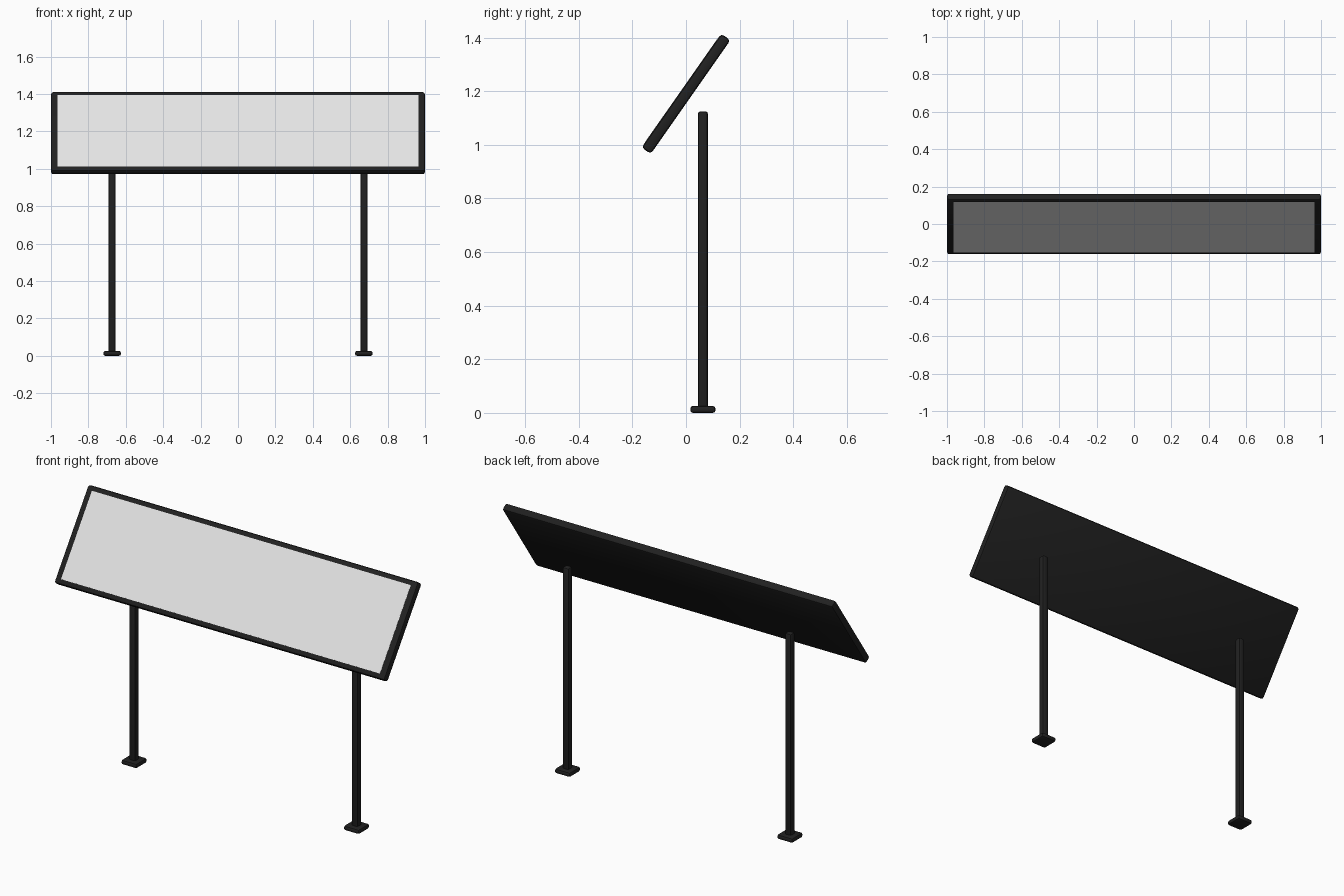
import bpy
import math
from mathutils import Matrix

cube = bpy.data.objects.get("Cube")
if cube:
    bpy.data.objects.remove(cube, do_unlink=True)


def material(name, value):
    mat = bpy.data.materials.new(name)
    mat.use_nodes = True
    colour = (value, value, value, 1)
    mat.diffuse_color = colour
    mat.node_tree.nodes["Principled BSDF"].inputs["Base Color"].default_value = colour
    return mat


black = material("black_metal", 0.015)
pale = material("pale_grey_board", 0.78)


def box(name, size, matrix, mat, bevel=0.0, segments=2):
    """Box of the given size, with softened edges, placed by a matrix."""
    bpy.ops.mesh.primitive_cube_add(size=1)
    obj = bpy.context.object
    obj.name = name
    obj.data.transform(Matrix.Diagonal((*size, 1)))
    obj.matrix_world = matrix
    obj.data.materials.append(mat)
    if bevel:
        mod = obj.modifiers.new("soft_edges", "BEVEL")
        mod.width = bevel
        mod.segments = segments
        bpy.ops.object.modifier_apply(modifier=mod.name)
        bpy.ops.object.shade_smooth_by_angle(angle=math.radians(35))
    return obj


# Tilted sign: dark backing frame with a pale board set in its front
thickness = 0.042
tilt = Matrix.Translation((0, 0, 1.19)) @ Matrix.Rotation(math.radians(55), 4, "X")
box("sign_frame", (2, 0.518, thickness), tilt, black, 0.012)
box("sign_board", (1.93, 0.466, 0.004),
    tilt @ Matrix.Translation((0, 0, thickness / 2 - 0.001)), pale)

# Posts and foot plates on both sides
post_y = 0.063
post_top = 1.125
for side, x in (("left", 0.673), ("right", -0.673)):
    box(f"{side}_post", (0.038, 0.038, post_top - 0.01),
        Matrix.Translation((x, post_y, (post_top + 0.01) / 2)), black, 0.01)
    box(f"{side}_foot_plate", (0.094, 0.094, 0.026),
        Matrix.Translation((x, post_y, 0.013)), black, 0.01)
